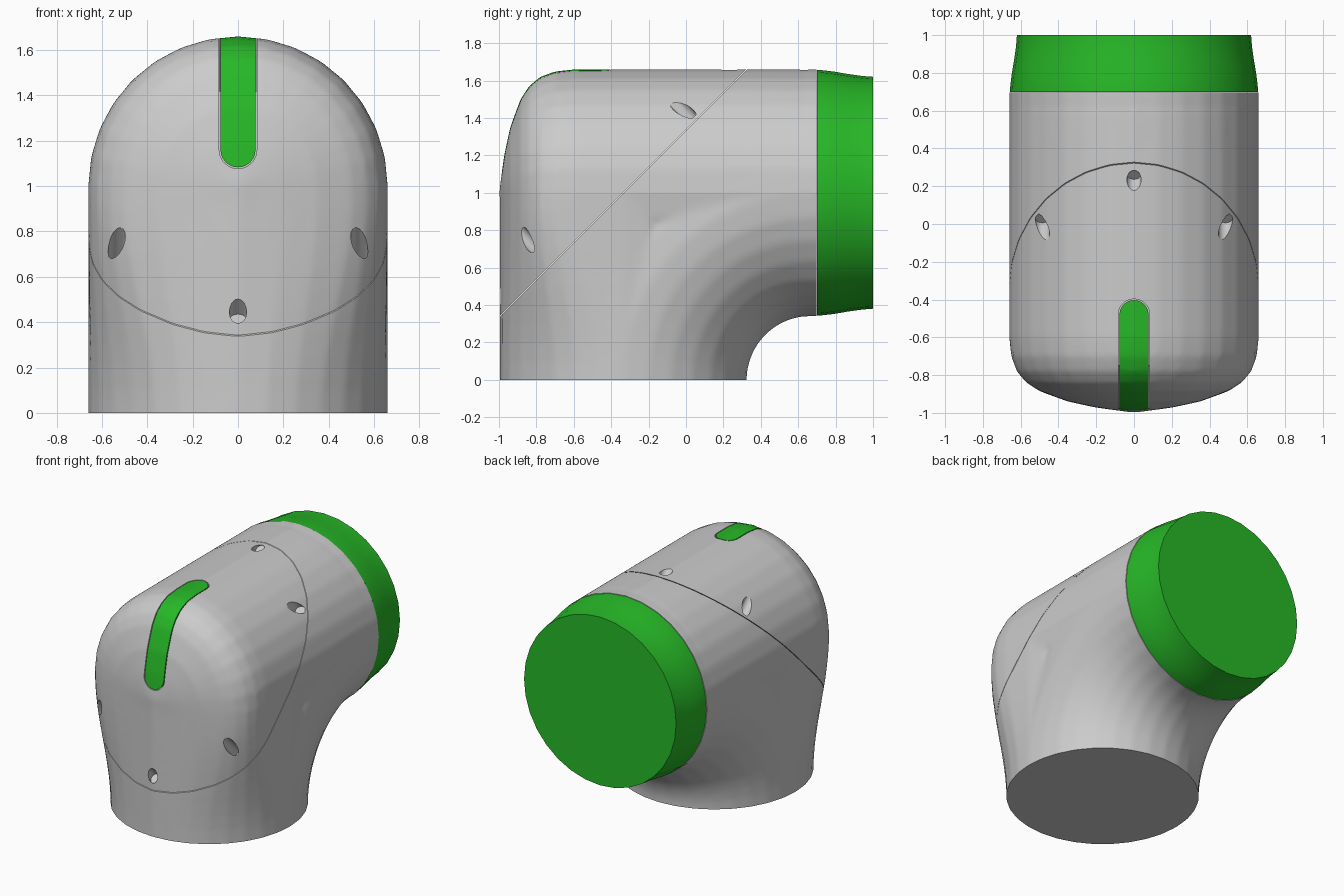
import bpy, bmesh
from math import sin, cos, pi, radians, sqrt
from mathutils import Vector

if "Cube" in bpy.data.objects:
    bpy.data.objects.remove(bpy.data.objects["Cube"])

R = 0.66                                    # pipe radius
BEND = Vector((0, -0.335, 1.0))             # crossing of the two pipe axes
OUT = Vector((0, -1, 1)).normalized()       # points out of the elbow's heel
ALONG = Vector((0, 1, 1)).normalized()      # runs along the seam plane
X = Vector((1, 0, 0))
N = 32


def loft(name, rings):
    """Closed solid skinned through a list of point rings."""
    bm = bmesh.new()
    vs = [[bm.verts.new(p) for p in ring] for ring in rings]
    for a, b in zip(vs, vs[1:]):
        for i in range(len(a)):
            j = (i + 1) % len(a)
            bm.faces.new((a[i], a[j], b[j], b[i]))
    bm.faces.new(vs[0])
    bm.faces.new(vs[-1])
    bmesh.ops.recalc_face_normals(bm, faces=bm.faces)
    me = bpy.data.meshes.new(name)
    bm.to_mesh(me)
    bm.free()
    ob = bpy.data.objects.new(name, me)
    bpy.context.collection.objects.link(ob)
    return ob


def ring(centre, u, v, r, n=N):
    return [centre + u * r * sin(2 * pi * i / n) + v * r * cos(2 * pi * i / n)
            for i in range(n)]


def activate(ob):
    bpy.ops.object.select_all(action='DESELECT')
    ob.select_set(True)
    bpy.context.view_layer.objects.active = ob


def apply_mod(ob, kind, **props):
    m = ob.modifiers.new(kind, kind)
    for k, v in props.items():
        setattr(m, k, v)
    activate(ob)
    bpy.ops.object.modifier_apply(modifier=m.name)


def boolean(ob, tool, op):
    apply_mod(ob, 'BOOLEAN', object=tool, operation=op, solver='EXACT')
    bpy.data.objects.remove(tool)


def duplicate(ob, name):
    new = ob.copy()
    new.data = ob.data.copy()
    new.name = name
    bpy.context.collection.objects.link(new)
    return new


def slice_off(ob, co, no):
    """Remove everything on the normal side of a plane and cap the cut."""
    bm = bmesh.new()
    bm.from_mesh(ob.data)
    bmesh.ops.bisect_plane(bm, geom=bm.verts[:] + bm.edges[:] + bm.faces[:], dist=1e-5,
                           plane_co=co, plane_no=no, clear_outer=True)
    bmesh.ops.holes_fill(bm, edges=[e for e in bm.edges if e.is_boundary], sides=0)
    bmesh.ops.recalc_face_normals(bm, faces=bm.faces)
    bm.to_mesh(ob.data)
    bm.free()


def smooth(ob):
    activate(ob)
    bpy.ops.object.shade_smooth_by_angle(angle=radians(32))


def revolve(name, profile):
    """Solid of revolution about the horizontal pipe axis; profile is (radius, y)."""
    return loft(name, [ring(Vector((0, y, 1)), X, Vector((0, 0, 1)), r) for r, y in profile])


# horizontal pipe with domed heel
DOME = [(0.0, -0.997), (0.2, -0.972), (0.35, -0.94), (0.5, -0.885), (0.57, -0.84),
        (0.62, -0.78), (0.65, -0.70), (R, -0.6), (R, -0.335)]
body = revolve("elbow_arms", [(0.02, -0.997)] + DOME[1:] + [(R, 0.6)])

# vertical pipe: round at the base, swelling to the dome outline at mid height
levels = []
for z in (-0.06, 0, 0.1, 0.2, 0.3, 0.4, 0.5, 0.6, 0.7, 0.8, 0.9, 1.0):
    t = max(0, min(1, z / 0.95))
    f = t * t * (3 - 2 * t)
    half = []
    for i in range(17):
        a = pi * i / 16
        p = Vector((R * sin(a), -0.335 - R * cos(a), z))
        if i < 9:
            p = p.lerp(Vector((*DOME[i], z)), f)
        half.append(p)
    levels.append(half + [Vector((-p.x, p.y, z)) for p in half[15:0:-1]])
riser = loft("riser", levels)

# curved pipe that fillets the inner corner
bend = [ring(Vector((0, -0.335, -0.06)), X, Vector((0, -1, 0)), R)]
for k in range(13):
    a = pi / 2 * k / 12
    n = Vector((0, -cos(a), sin(a)))
    bend.append(ring(Vector((0, 0.665, 0)) + n, X, n, R))
bend.append(ring(Vector((0, 0.76, 1)), X, Vector((0, 0, 1)), R))
fillet = loft("fillet", bend)

# fuse into one smooth body, then trim the open ends flat
activate(body)
riser.select_set(True)
fillet.select_set(True)
bpy.ops.object.join()
apply_mod(body, 'REMESH', mode='VOXEL', voxel_size=0.02)
apply_mod(body, 'SMOOTH', factor=0.5, iterations=4)
slice_off(body, (0, 0, 0), (0, 0, -1))
slice_off(body, (0, 0.697, 0), (0, 1, 0))

# split along the diagonal seam
cap = duplicate(body, "heel_cover")
slice_off(body, BEND - OUT * 0.002, OUT)
slice_off(cap, BEND + OUT * 0.002, -OUT)


def slot(w):
    """L-shaped, round-ended slot over the heel."""
    arc = [pi * i / 12 for i in range(13)]
    face = [(-w * cos(a), 1.16 - w * sin(a)) for a in arc] + [(w, 1.6), (-w, 1.6)]
    top = [(w * cos(a), -0.48 + w * sin(a)) for a in arc] + [(-w, -1.1), (w, -1.1)]
    front = loft("slot", [[Vector((x, y, z)) for x, z in face] for y in (-1.1, -0.75)])
    upper = loft("slot_top", [[Vector((x, y, z)) for x, y in top] for z in (1.42, 1.8)])
    boolean(front, upper, 'UNION')
    return front


# inlaid strip and its recess
strip = duplicate(cap, "inlay_strip")
boolean(strip, slot(0.077), 'INTERSECT')
boolean(cap, slot(0.083), 'DIFFERENCE')

# screw holes drilled square to the seam
for x, u in ((0, -0.856), (0.535, -0.54), (-0.535, -0.54),
             (0, 0.866), (0.485, 0.54), (-0.485, 0.54)):
    base = BEND + X * x + ALONG * u
    drill = loft("drill", [ring(base + OUT * d, X, ALONG, 0.038, 16) for d in (0.02, 0.9)])
    boolean(cap, drill, 'DIFFERENCE')

# tapered end collar
collar = revolve("end_collar", [(0.657, 0.7), (0.655, 0.73), (0.648, 0.79), (0.636, 0.86),
                                (0.626, 0.93), (0.622, 0.97), (0.62, 1.0)])

green = bpy.data.materials.new("green")
green.diffuse_color = (0.02, 0.48, 0.02, 1)
green.use_nodes = True
green.node_tree.nodes["Principled BSDF"].inputs["Base Color"].default_value = green.diffuse_color
for ob in (strip, collar):
    ob.data.materials.clear()
    ob.data.materials.append(green)
for ob in (body, cap, strip, collar):
    smooth(ob)
